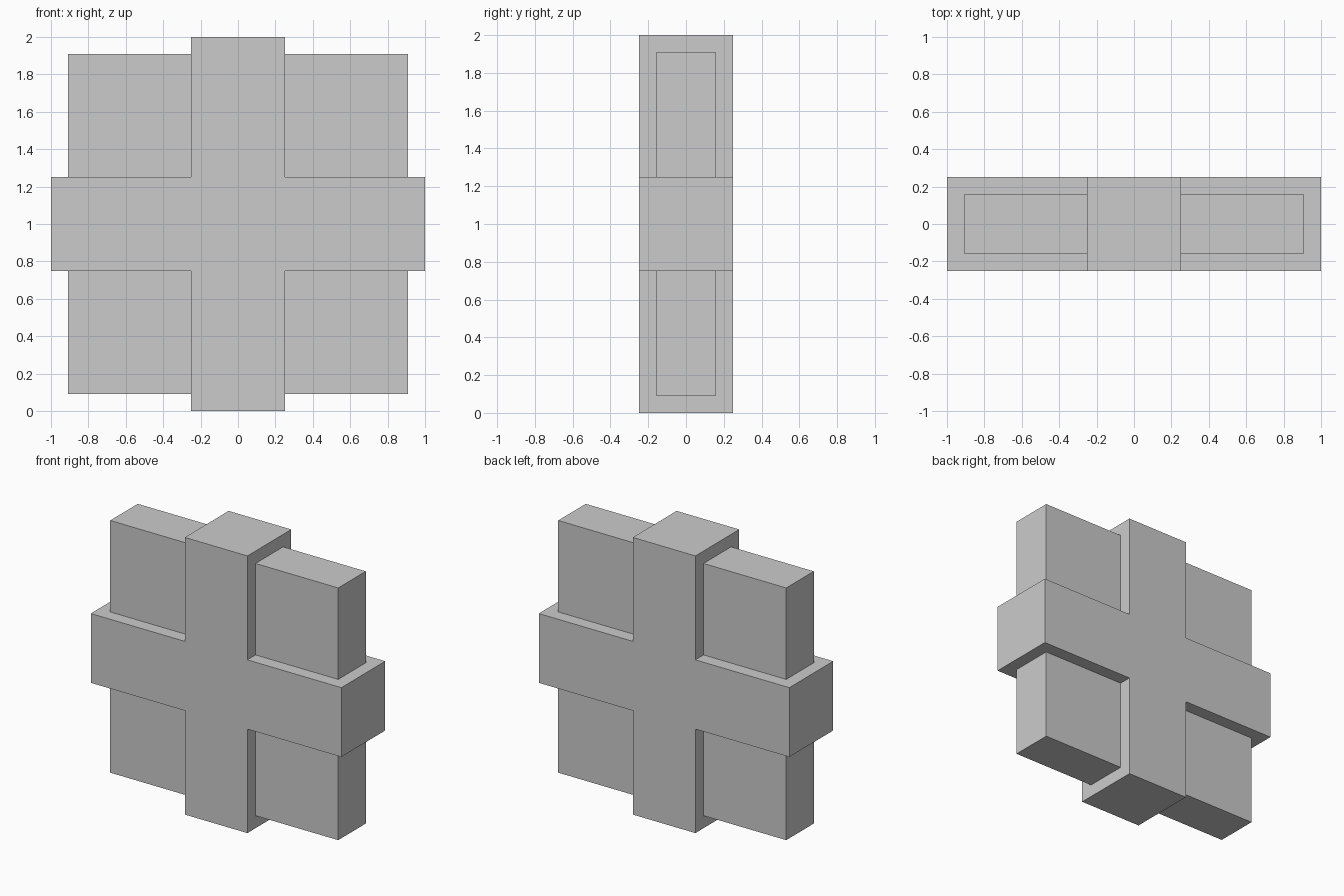
import bpy, bmesh

if "Cube" in bpy.data.objects:
    bpy.data.objects.remove(bpy.data.objects["Cube"])

ARM = 0.25         # half width and half depth of the cross arms
REACH = 1.0        # arm length from the centre
PANEL_OUT = 0.91   # outer edge of the corner panels
PANEL_HALF = 0.157 # half depth of the panels
EMBED = 0.01       # panels sink slightly into the arms
CENTRE_Z = 1.0


def extrude_profile(name, points, half_depth):
    """Extrude a closed x-z outline evenly to both sides of y = 0."""
    bm = bmesh.new()
    face = bm.faces.new([bm.verts.new((x, -half_depth, z)) for x, z in points])
    new = bmesh.ops.extrude_face_region(bm, geom=[face], use_keep_orig=True)["geom"]
    verts = [g for g in new if isinstance(g, bmesh.types.BMVert)]
    bmesh.ops.translate(bm, verts=verts, vec=(0, 2 * half_depth, 0))
    bmesh.ops.recalc_face_normals(bm, faces=bm.faces)
    mesh = bpy.data.meshes.new(name)
    bm.to_mesh(mesh)
    bm.free()
    obj = bpy.data.objects.new(name, mesh)
    bpy.context.collection.objects.link(obj)
    obj.location.z = CENTRE_Z
    return obj


# Thick plus-shaped body: one arm outline, turned four times
outline = []
for c, s in ((1, 0), (0, 1), (-1, 0), (0, -1)):
    for x, z in ((REACH, -ARM), (REACH, ARM), (ARM, ARM)):
        outline.append((x * c - z * s, x * s + z * c))
extrude_profile("cross_body", outline, ARM)

# Thinner square panels filling the four corners
a, b = ARM - EMBED, PANEL_OUT
panels = extrude_profile("corner_panels", [(a, a), (b, a), (b, b), (a, b)], PANEL_HALF)
mirror = panels.modifiers.new("four_corners", 'MIRROR')
mirror.use_axis = (True, False, True)
mirror.use_mirror_merge = False
